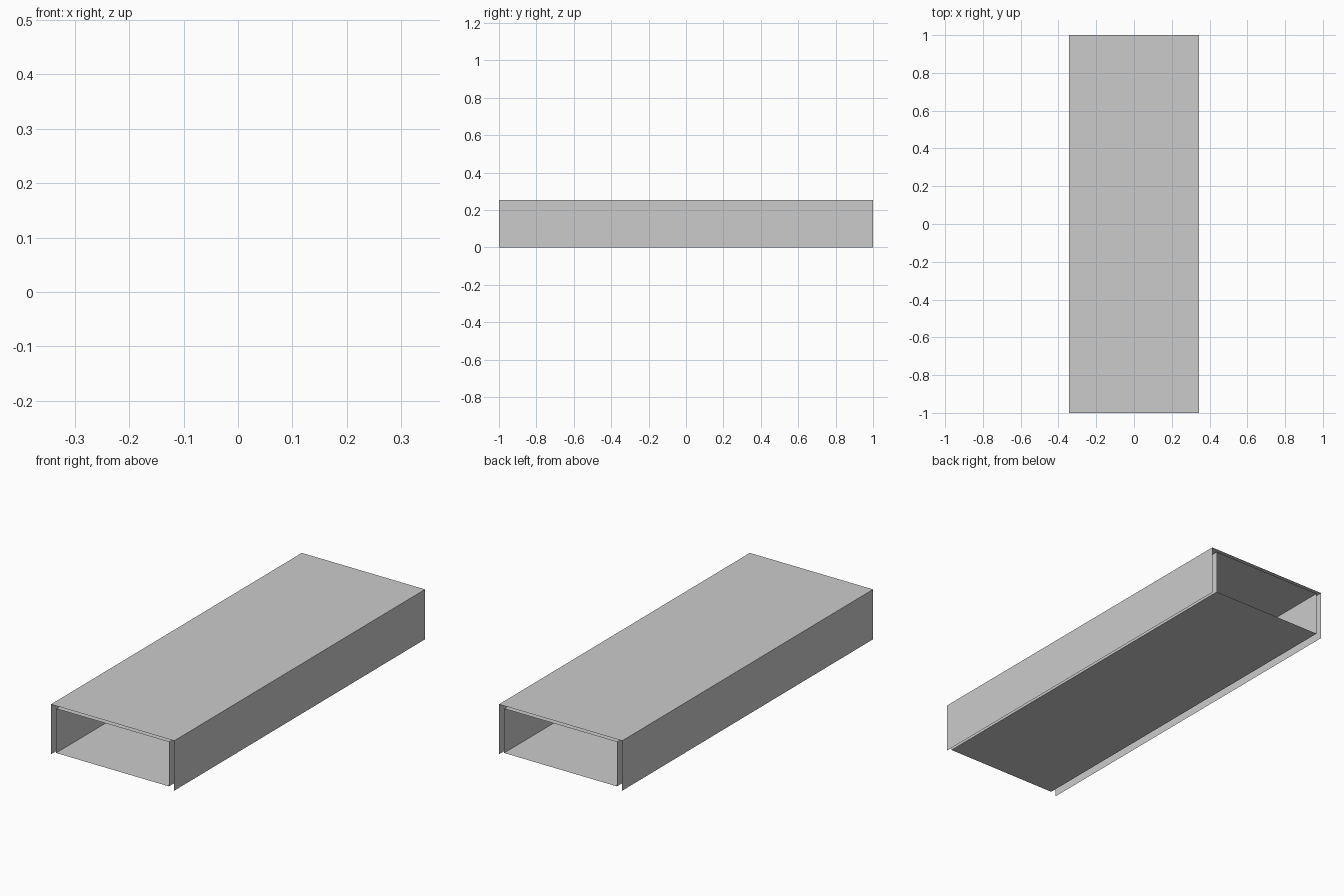
import bpy, bmesh

if "Cube" in bpy.data.objects:
    bpy.data.objects.remove(bpy.data.objects["Cube"])

HALF_LENGTH = 1.0


def extrude_profile(name, profile, closed):
    """Sweep an x-z profile along y as a zero-thickness, open-ended sheet."""
    bm = bmesh.new()
    front = [bm.verts.new((x, -HALF_LENGTH, z)) for x, z in profile]
    back = [bm.verts.new((x, HALF_LENGTH, z)) for x, z in profile]
    n = len(profile)
    for i in range(n if closed else n - 1):
        j = (i + 1) % n
        bm.faces.new((front[i], front[j], back[j], back[i]))
    bm.normal_update()
    mesh = bpy.data.meshes.new(name)
    bm.to_mesh(mesh)
    bm.free()
    obj = bpy.data.objects.new(name, mesh)
    bpy.context.collection.objects.link(obj)
    return obj


# Outer cover: two side walls and a top, no bottom
W, H = 0.344, 0.252
extrude_profile("outer_cover", [(W, 0), (W, H), (-W, H), (-W, 0)], False)

# Inner sleeve: full rectangular tube, open at both ends
w, low, high = 0.315, 0.014, 0.238
extrude_profile("inner_sleeve", [(w, low), (w, high), (-w, high), (-w, low)], True)
